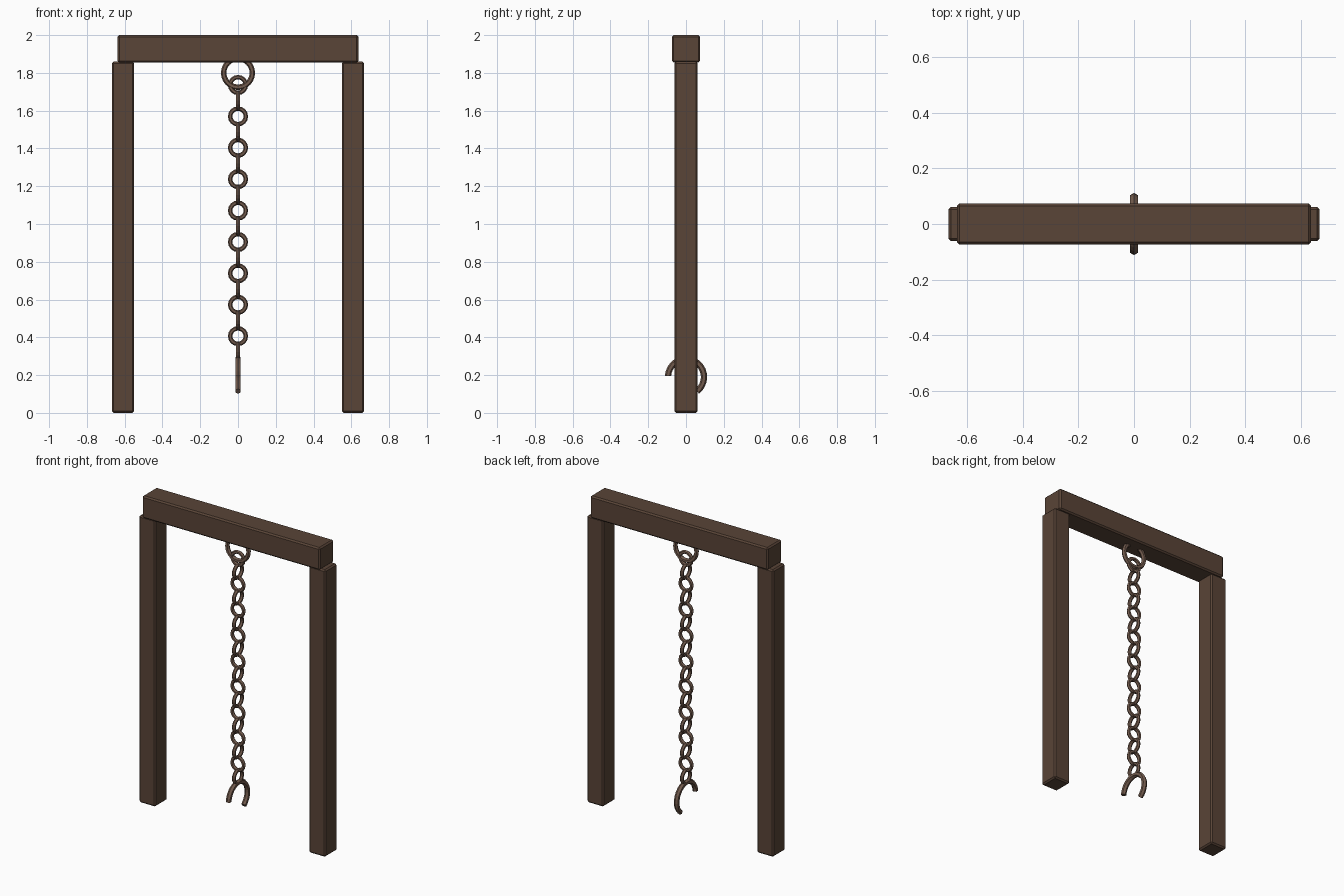
import bpy, bmesh
from math import radians, cos, sin
from mathutils import Vector

cube = bpy.data.objects.get("Cube")
if cube:
    bpy.data.objects.remove(cube, do_unlink=True)


def material(name, color):
    m = bpy.data.materials.new(name)
    m.use_nodes = True
    m.diffuse_color = color
    m.node_tree.nodes["Principled BSDF"].inputs["Base Color"].default_value = color
    return m


wood = material("dark_wood", (0.1, 0.058, 0.038, 1))
iron = material("rusty_iron", (0.17, 0.105, 0.075, 1))


def finish(name, bm, mat):
    bmesh.ops.recalc_face_normals(bm, faces=bm.faces)
    mesh = bpy.data.meshes.new(name)
    bm.to_mesh(mesh)
    bm.free()
    mesh.materials.append(mat)
    ob = bpy.data.objects.new(name, mesh)
    bpy.context.collection.objects.link(ob)
    return ob


def timber(name, lo, hi, bevel=0.009):
    """Box between two corners with softened edges."""
    lo, hi = Vector(lo), Vector(hi)
    bm = bmesh.new()
    bmesh.ops.create_cube(bm, size=1)
    bmesh.ops.scale(bm, vec=hi - lo, verts=bm.verts)
    bmesh.ops.translate(bm, vec=(lo + hi) / 2, verts=bm.verts)
    bmesh.ops.bevel(bm, geom=bm.edges[:], offset=bevel, segments=1, affect='EDGES')
    return finish(name, bm, wood)


def ring(name, z, major, minor, across, start=0, end=360, steps=16, sides=6):
    """Round bar bent into a ring or arc, lying in the x-z or y-z plane."""
    closed = end - start == 360
    bm = bmesh.new()
    loops = []
    for i in range(steps if closed else steps + 1):
        a = radians(start + (end - start) * i / steps)
        loop = []
        for j in range(sides):
            b = radians(360 * j / sides)
            r, side = major + minor * cos(b), minor * sin(b)
            u, w = r * cos(a), z + r * sin(a)
            loop.append(bm.verts.new((u, side, w) if across else (side, u, w)))
        loops.append(loop)
    pairs = list(zip(loops, loops[1:]))
    if closed:
        pairs.append((loops[-1], loops[0]))
    else:
        bm.faces.new(loops[0])
        bm.faces.new(loops[-1])
    for p, q in pairs:
        for j in range(sides):
            k = (j + 1) % sides
            bm.faces.new((p[j], p[k], q[k], q[j]))
    return finish(name, bm, iron)


# Wooden frame
for side, s in (("left", 1), ("right", -1)):
    x0, x1 = sorted((s * 0.55, s * 0.668))
    timber(side + "_post", (x0, -0.062, 0), (x1, 0.062, 1.86))
timber("top_beam", (-0.637, -0.074, 1.855), (0.637, 0.074, 2))

# Ring set into the beam
ring("beam_ring", 1.8, 0.076, 0.0145, True, steps=24)

# Chain of links, alternately turned
for i in range(18):
    ring(f"chain_link_{i + 1}", 1.736 - 0.0831 * i, 0.0415, 0.0118, i % 2 == 0)

# Open hook at the chain's end
ring("hook", 0.19, 0.0955, 0.0165, False, -52, 177, steps=18)
